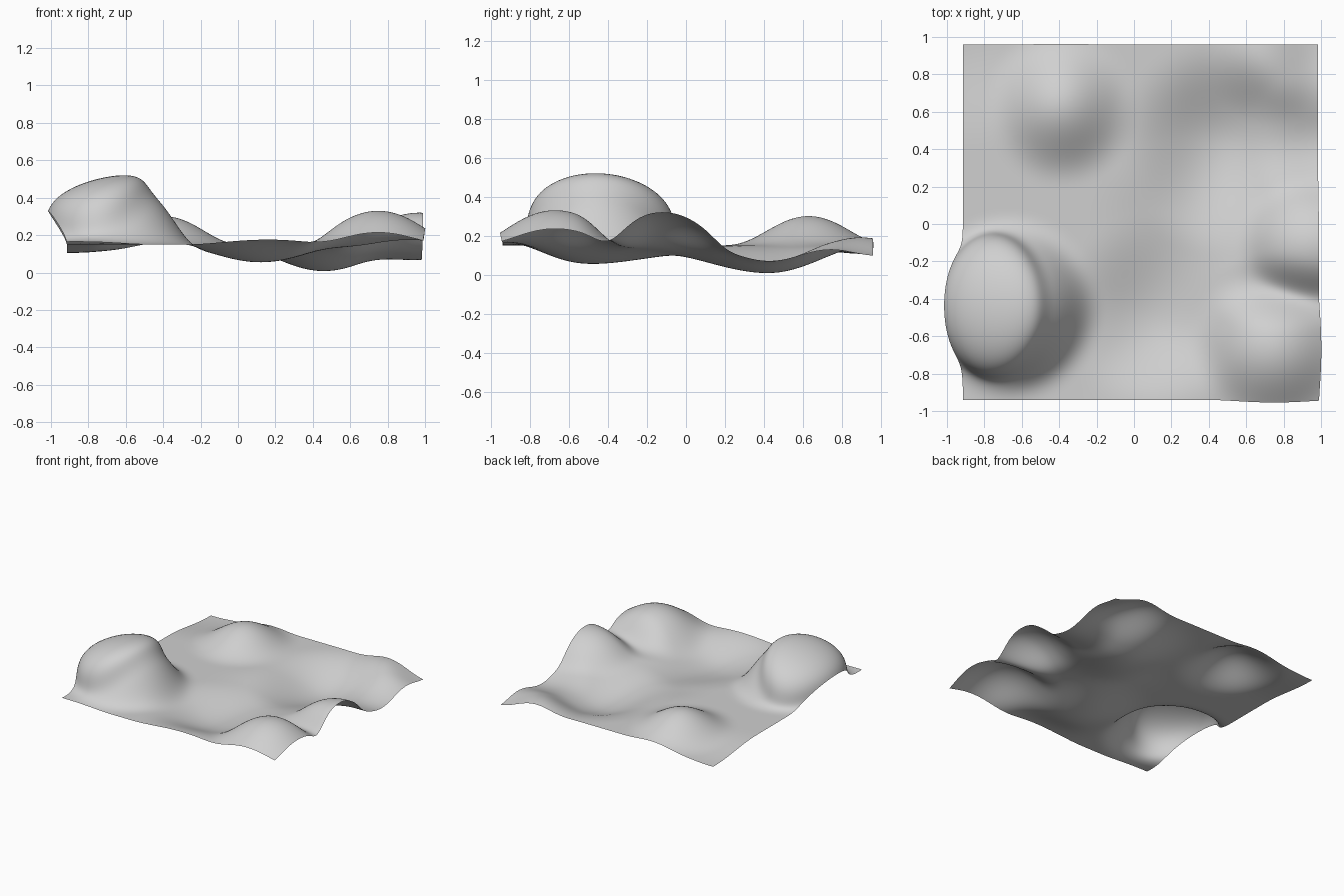
import bpy
import bmesh
from mathutils import Vector

old = bpy.data.objects.get("Cube")
if old:
    bpy.data.objects.remove(old, do_unlink=True)

# Plain grey clay
clay = bpy.data.materials.new("grey_clay")
clay.use_nodes = True
clay.diffuse_color = (0.63, 0.63, 0.63, 1)
clay.node_tree.nodes["Principled BSDF"].inputs["Base Color"].default_value = clay.diffuse_color

BASE = 0.15

# Brush strokes: centre x, y, radius x, y, height, outward swell
STROKES = [
    (-0.67, -0.45, 0.53, 0.54, 0.37, 0.38),    # big dome
    (-0.76, -0.43, 0.30, 0.45, 0, 0.90),       # dome side bulge
    (-0.39, 0.63, 0.44, 0.46, 0.15, 0.06),     # back hill
    (0.75, -0.67, 0.50, 0.50, 0.18, 0.15),     # front hill
    (0.97, -0.12, 0.48, 0.41, 0.17, 0.30),     # edge hill
    (0.72, 0.88, 0.38, 0.38, 0.05, 0),         # back corner rise
    (1.00, 1.00, 0.45, 0.45, -0.06, 0),        # back corner drop
    (0.15, -0.95, 0.48, 0.42, 0.03, 0),        # front lip
    (-0.88, -0.95, 0.45, 0.36, 0.015, 0),      # front corner lip
    (0.12, -0.48, 0.57, 0.57, -0.095, 0),      # front hollow
    (0.30, -0.03, 0.60, 0.50, -0.045, 0),      # middle hollow
    (0.46, 0.42, 0.59, 0.61, -0.142, 0),       # back hollow
    (0.98, 0.43, 0.38, 0.42, -0.08, 0),        # edge hollow
    (0.80, -0.37, 0.42, 0.24, -0.05, 0),       # valley between hills
    (-0.90, 0.95, 0.65, 0.60, -0.045, 0),      # other back corner dip
]


def sculpt(x, y):
    """Lift a flat point by every stroke, swelling it sideways too."""
    point = Vector((x, y, BASE))
    for cx, cy, rx, ry, height, swell in STROKES:
        dx, dy = x - cx, y - cy
        t = (dx / rx) ** 2 + (dy / ry) ** 2
        if t < 1:
            fall = (1 - t) ** 3
            point += Vector((dx * swell, dy * swell, height)) * fall
    return point


# Ground sheet, a fine grid pushed into shape
mesh = bpy.data.meshes.new("terrain_sheet")
bm = bmesh.new()
bmesh.ops.create_grid(bm, x_segments=128, y_segments=128, size=0.95)
for v in bm.verts:
    v.co = sculpt(v.co.x + 0.035, v.co.y + 0.01)
for f in bm.faces:
    f.smooth = True
bm.to_mesh(mesh)
bm.free()
mesh.materials.append(clay)
sheet = bpy.data.objects.new("terrain_sheet", mesh)
bpy.context.collection.objects.link(sheet)
